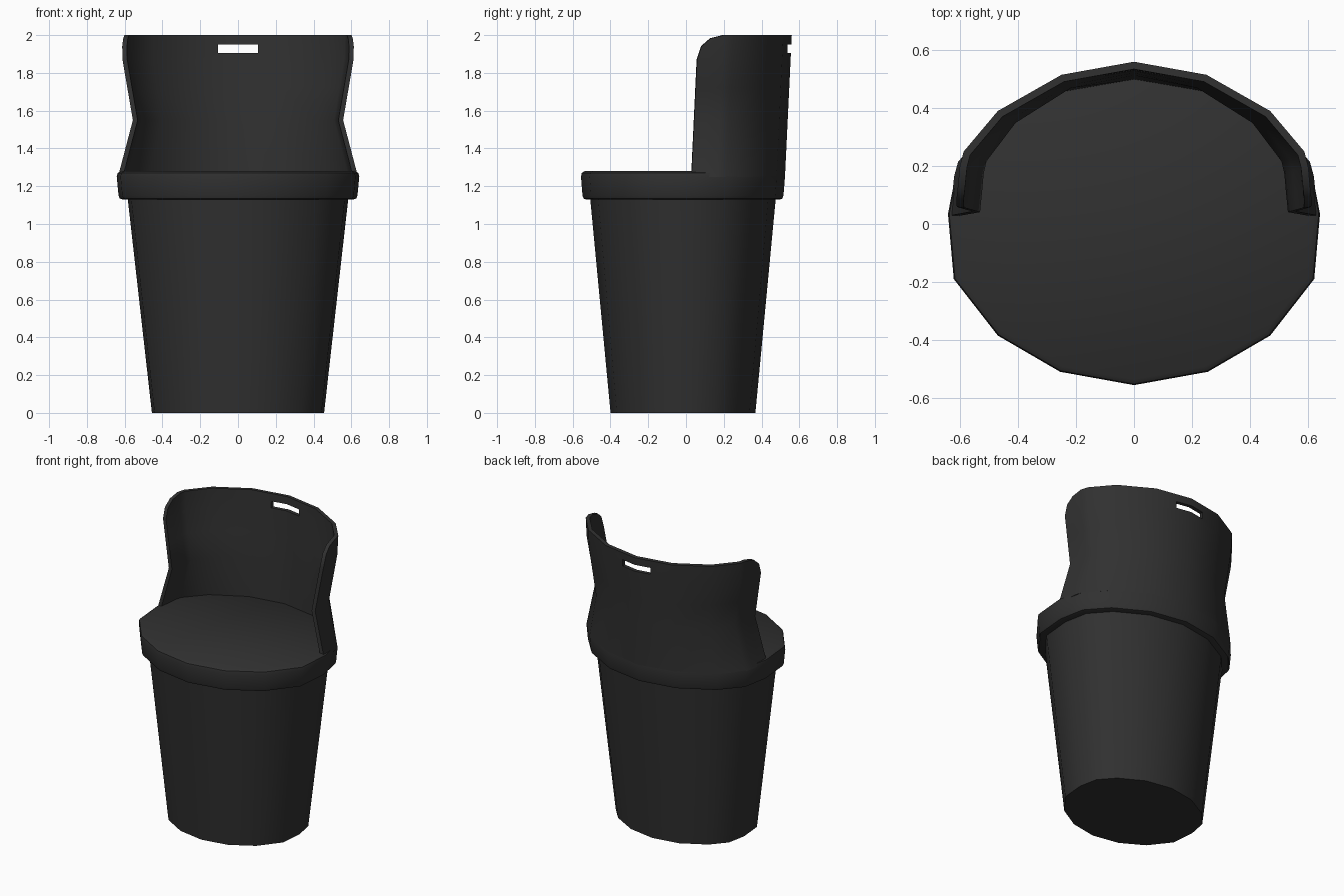
import bpy, bmesh, math

if "Cube" in bpy.data.objects:
    bpy.data.objects.remove(bpy.data.objects["Cube"])

dark = bpy.data.materials.new("dark_plastic")
dark.diffuse_color = (0.03, 0.03, 0.03, 1)
dark.use_nodes = True
dark.node_tree.nodes["Principled BSDF"].inputs["Base Color"].default_value = dark.diffuse_color
CY = -0.016  # centre of the rings in y


def finish(name, bm, angle=40):
    me = bpy.data.meshes.new(name)
    bm.to_mesh(me)
    bm.free()
    ob = bpy.data.objects.new(name, me)
    bpy.context.collection.objects.link(ob)
    me.materials.append(dark)
    bpy.ops.object.select_all(action='DESELECT')
    ob.select_set(True)
    bpy.context.view_layer.objects.active = ob
    bpy.ops.object.shade_smooth_by_angle(angle=math.radians(angle))
    return ob


def loft(name, outline, rings):
    """Capped solid through scaled copies of the outline; rings are (scale, z)."""
    bm = bmesh.new()
    loops = [[bm.verts.new((x * s, CY + (y - CY) * s, z)) for x, y in outline]
             for s, z in rings]
    n = len(outline)
    for a, b in zip(loops, loops[1:]):
        for i in range(n):
            bm.faces.new((a[i], a[(i + 1) % n], b[(i + 1) % n], b[i]))
    bm.faces.new(loops[0][::-1])
    bm.faces.new(loops[-1])
    return finish(name, bm)


# Sixteen-sided outline, right half from front to back, then mirrored
half = [(0, -.556), (.255, -.51), (.47, -.385), (.622, -.19), (.642, .035),
        (.607, .215), (.484, .355), (.258, .48), (0, .524)]
outline = half + [(-x, y) for x, y in half[-2:0:-1]]

# Tapered pedestal and the seat with softened rim
loft("pedestal", outline, [(.71, 0), (.914, 1.16)])
loft("seat", outline, [(.95, 1.13), (.975, 1.135), (.985, 1.15),
                       (1, 1.25), (.993, 1.27), (.965, 1.28)])

# Backrest: columns of (x, y, top height) with rounded upper corners
cols = [(.615, .065, 1.87), (.613, .085, 1.94), (.608, .13, 1.982),
        (.601, .2, 2), (.588, .25, 2), (.47, .39, 2), (.25, .515, 2), (0, .56, 2)]
cols += [(-x, y, t) for x, y, t in cols[-2::-1]]


def back_point(x, y, z):
    # waisted in x at z = 1.55, leaning back in y
    if z < 1.55:
        k = 1.033 + (.905 - 1.033) * (z - 1.25) / .3
    else:
        k = min(1, .905 + .095 * (z - 1.55) / .34)
    return (x * k, y - .036 * (2 - z) / .75, z)


bm = bmesh.new()
grid = [[bm.verts.new(back_point(x, y, z)) for z in (1.25, 1.55, 1.72, min(1.87, t - .02), t)]
        for x, y, t in cols]
for a, b in zip(grid, grid[1:]):
    for j in range(4):
        bm.faces.new((a[j], b[j], b[j + 1], a[j + 1]))
back = finish("backrest", bm)
solid = back.modifiers.new("thickness", 'SOLIDIFY')
solid.thickness = .025
solid.offset = -1
solid.use_even_offset = True

# Hand slot through the backrest
bm = bmesh.new()
bmesh.ops.create_cube(bm, size=1)
for v in bm.verts:
    v.co = (v.co.x * .212, .55 + v.co.y * .3, 1.9275 + v.co.z * .045)
cutter = finish("slot_cutter", bm)
cut = back.modifiers.new("slot", 'BOOLEAN')
cut.operation = 'DIFFERENCE'
cut.object = cutter
cut.solver = 'EXACT'
bpy.context.view_layer.objects.active = back
for name in [m.name for m in back.modifiers]:
    bpy.ops.object.modifier_apply(modifier=name)
bpy.data.objects.remove(cutter)

# Keep thin edges of the backrest crisp
bpy.ops.object.select_all(action='DESELECT')
back.select_set(True)
bpy.context.view_layer.objects.active = back
bpy.ops.object.shade_smooth_by_angle(angle=math.radians(40))
